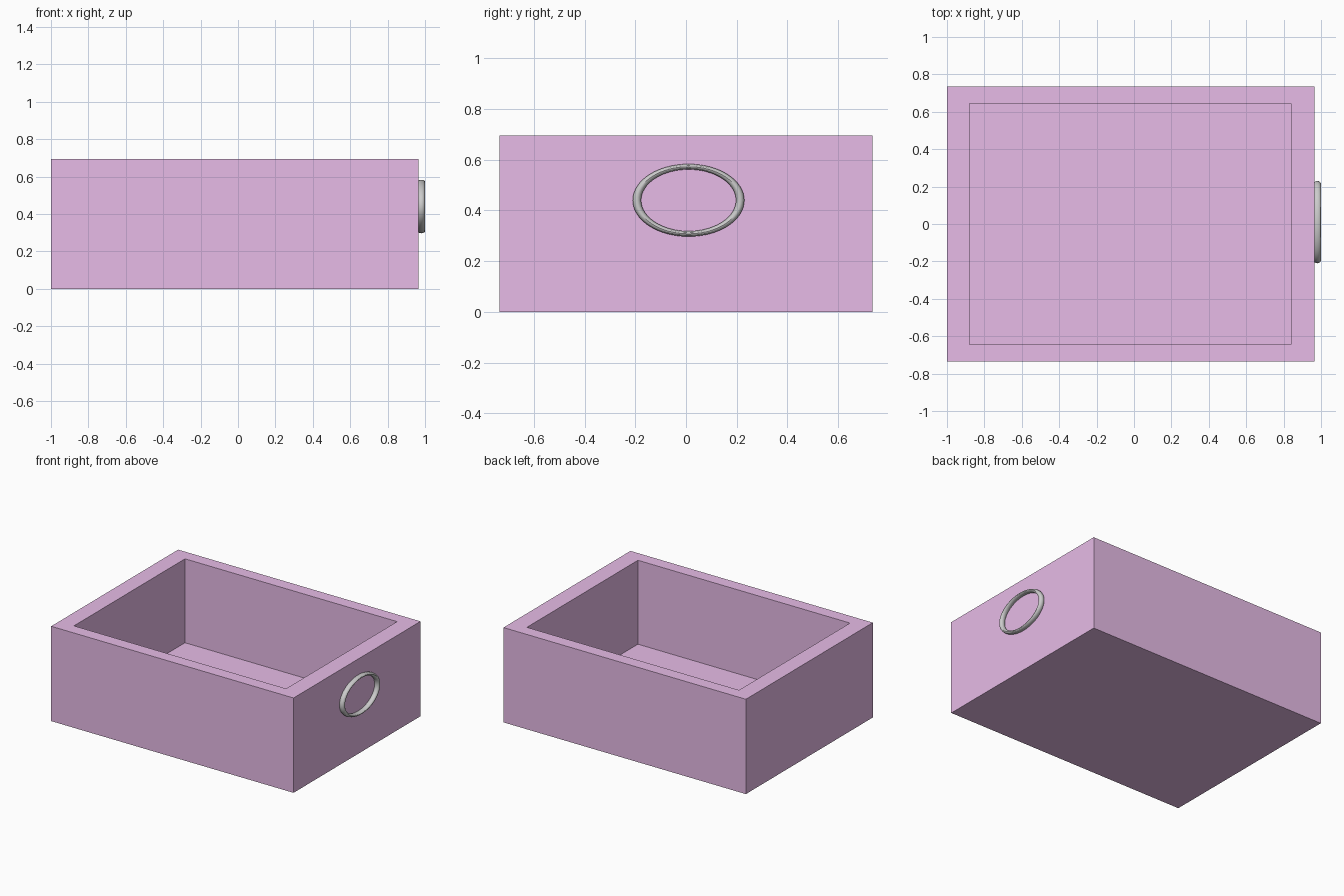
import bpy, bmesh, math
from mathutils import Matrix, Vector

if "Cube" in bpy.data.objects:
    bpy.data.objects.remove(bpy.data.objects["Cube"])

# Outer box and cavity limits
X0, X1, Y, H = -1.0, 0.965, 0.735, 0.695
IX0, IX1, IY, FLOOR = -0.88, 0.84, 0.643, 0.08

# Open box: cube, inset rim, sunken floor
bm = bmesh.new()
bmesh.ops.create_cube(bm, size=1)
for v in bm.verts:
    v.co = Vector((X0 if v.co.x < 0 else X1, Y if v.co.y > 0 else -Y, H if v.co.z > 0 else 0))
top = max(bm.faces, key=lambda f: f.calc_center_median().z)
bmesh.ops.inset_individual(bm, faces=[top], thickness=0.05)
for v in top.verts:
    v.co.x = IX0 if v.co.x < 0 else IX1
    v.co.y = IY if v.co.y > 0 else -IY
floor = bmesh.ops.extrude_discrete_faces(bm, faces=[top])["faces"][0]
for v in floor.verts:
    v.co.z = FLOOR
bmesh.ops.recalc_face_normals(bm, faces=bm.faces)
mesh = bpy.data.meshes.new("open_box")
bm.to_mesh(mesh)
bm.free()
box = bpy.data.objects.new("open_box", mesh)
bpy.context.collection.objects.link(box)
mat = bpy.data.materials.new("box_pink")
mat.diffuse_color = (0.8, 0.5, 0.8, 1)
mat.use_nodes = True
mat.node_tree.nodes["Principled BSDF"].inputs["Base Color"].default_value = mat.diffuse_color
mesh.materials.append(mat)

# Oval ring pull on the right-hand end
bpy.ops.mesh.primitive_torus_add(major_radius=0.2035, minor_radius=0.0165,
                                 major_segments=64, minor_segments=16)
ring = bpy.context.object
ring.name = "ring_handle"
ring.data.transform(Matrix.Rotation(math.pi / 2, 4, 'Y'))
ring.data.transform(Matrix.Diagonal((1.2, 1, 0.65, 1)))
ring.location = (0.98, 0.01, 0.44)
bpy.ops.object.shade_smooth_by_angle()
